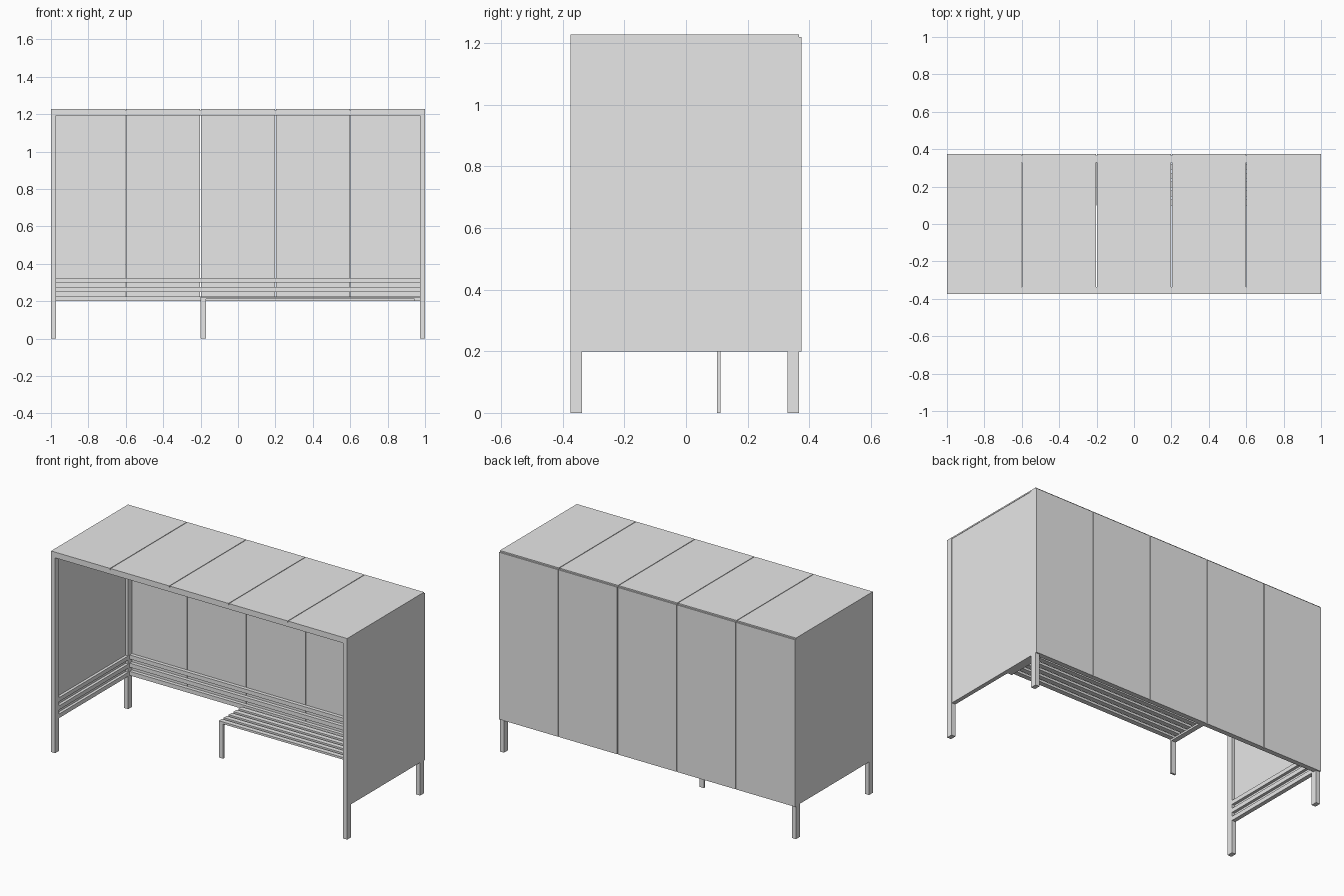
import bpy
import bmesh

cube = bpy.data.objects.get("Cube")
if cube:
    bpy.data.objects.remove(cube, do_unlink=True)

grey = bpy.data.materials.new("light_grey_metal")
grey.use_nodes = True
grey.diffuse_color = (0.8, 0.8, 0.8, 1)
grey.node_tree.nodes["Principled BSDF"].inputs["Base Color"].default_value = (0.8, 0.8, 0.8, 1)


def prism(name, outline, y0, y1):
    """Extrude an x-z outline from y0 to y1."""
    bm = bmesh.new()
    face = bm.faces.new([bm.verts.new((x, y0, z)) for x, z in outline])
    ext = bmesh.ops.extrude_face_region(bm, geom=[face])
    moved = [v for v in ext["geom"] if isinstance(v, bmesh.types.BMVert)]
    bmesh.ops.translate(bm, vec=(0, y1 - y0, 0), verts=moved)
    bmesh.ops.recalc_face_normals(bm, faces=bm.faces)
    mesh = bpy.data.meshes.new(name)
    bm.to_mesh(mesh)
    bm.free()
    mesh.materials.append(grey)
    obj = bpy.data.objects.new(name, mesh)
    bpy.context.collection.objects.link(obj)
    return obj


def box(name, x0, x1, y0, y1, z0, z1):
    return prism(name, [(x0, z0), (x1, z0), (x1, z1), (x0, z1)], y0, y1)


IN = 0.973       # inner face of the posts
TOP = 1.22       # top of the frame
FLOOR = 0.2      # lower edge of the panels
FRONT, BACK = -0.375, 0.367
POST = 0.037     # post depth
GAP = 0.002      # half the seam between panels
SIDES = (("left", 1), ("right", -1))

# Portal frames: two posts and a mitred header, at the front and the rear
for label, y in (("front", FRONT), ("rear", BACK - POST)):
    for side, s in SIDES:
        prism(f"{label}_{side}_post",
              [(s, 0), (s * IN, 0), (s * IN, TOP - 0.027), (s, TOP)], y, y + POST)
    prism(f"{label}_header",
          [(-IN, TOP - 0.027), (IN, TOP - 0.027), (1, TOP), (-1, TOP)], y, y + POST)

# Five roof panels and five back panels with thin seams
for i in range(5):
    x0 = -1 + 0.4 * i + (GAP if i > 0 else 0)
    x1 = -0.6 + 0.4 * i - (GAP if i < 4 else 0)
    box(f"roof_panel_{i + 1}", x0, x1, FRONT, BACK, TOP, TOP + 0.008)
    box(f"back_panel_{i + 1}", x0, x1, BACK, 0.375, FLOOR, TOP)

# Side panels set between the posts
for side, s in SIDES:
    box(f"{side}_side_panel", s * 0.99, s * 0.998,
        FRONT + POST, BACK - POST, FLOOR, TOP)

# Three low rails along the back and both sides
for i in range(3):
    z = FLOOR + 0.05 * i
    box(f"back_rail_{i + 1}", -IN, IN, 0.345, BACK, z, z + 0.025)
    for side, s in SIDES:
        box(f"{side}_rail_{i + 1}", s * IN, s * 0.99,
            FRONT + POST, BACK - POST, z, z + 0.025)

# Bench: slats on two cross bars, with one flat leg at the free end
for i in range(5):
    y = 0.1 + 0.048 * i
    box(f"bench_slat_{i + 1}", -0.2, IN, y, y + 0.03, 0.211, 0.224)
for label, x in (("free_end", -0.2), ("wall_end", IN - 0.03)):
    box(f"bench_bar_{label}", x, x + 0.03, 0.1, 0.345, FLOOR, 0.211)
box("bench_leg", -0.2, -0.17, 0.1, 0.112, 0, FLOOR)
